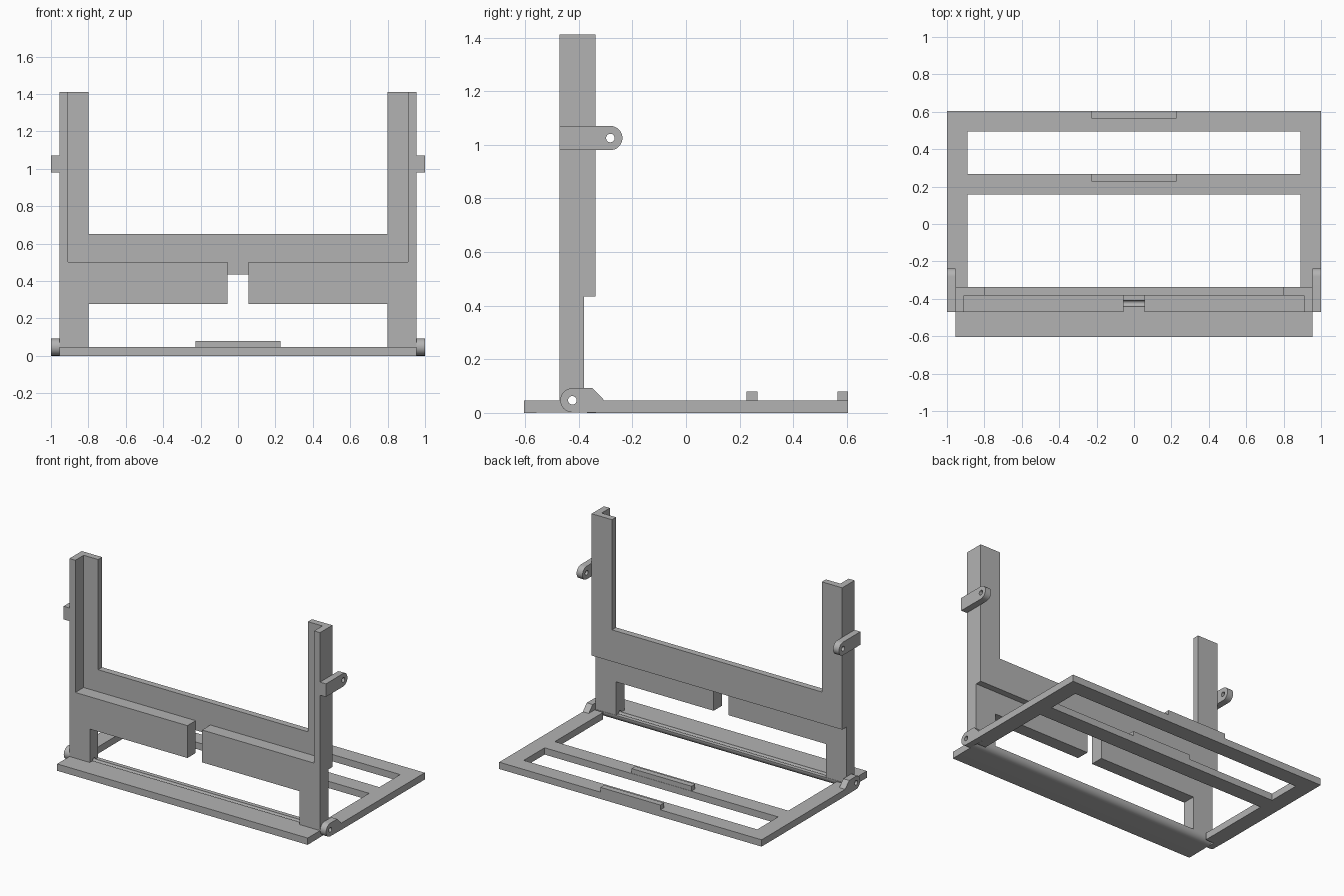
import bpy
import bmesh
from math import sin, cos, pi, radians
from mathutils import Vector

cube = bpy.data.objects.get("Cube")
if cube:
    bpy.data.objects.remove(cube, do_unlink=True)

grey = bpy.data.materials.new("plain_grey")
grey.use_nodes = True
colour = (0.45, 0.45, 0.45, 1)
grey.diffuse_color = colour
grey.node_tree.nodes["Principled BSDF"].inputs["Base Color"].default_value = colour

# Shared sizes
THICK = 0.047                       # base thickness, also the hinge radius
FRONT, STEP, REAR = -0.471, -0.381, -0.337
EDGE, OUT = 0.955, 1.0              # panel side and outer side of the lugs
HINGE = (-0.424, THICK)             # y, z of the hinge axis
LUG = (-0.282, 1.025)               # y, z of the upper lug hole
LUG_R, HOLE_R = 0.045, 0.016


def arc(centre, r, start, end, n=16):
    angles = [radians(start + (end - start) * i / n) for i in range(n + 1)]
    return [(centre[0] + r * cos(a), centre[1] + r * sin(a)) for a in angles]


def extrude(name, outline, axis, low, high):
    """Extrude a 2D outline along one axis (0 = x, 1 = y, 2 = z)."""
    def place(p):
        co = list(p)
        co.insert(axis, low)
        return co
    bm = bmesh.new()
    face = bm.faces.new([bm.verts.new(place(p)) for p in outline])
    new = bmesh.ops.extrude_face_region(bm, geom=[face])["geom"]
    shift = Vector([high - low if i == axis else 0 for i in range(3)])
    bmesh.ops.translate(bm, vec=shift,
                        verts=[v for v in new if isinstance(v, bmesh.types.BMVert)])
    bmesh.ops.recalc_face_normals(bm, faces=bm.faces)
    mesh = bpy.data.meshes.new(name)
    bm.to_mesh(mesh)
    bm.free()
    mesh.materials.append(grey)
    ob = bpy.data.objects.new(name, mesh)
    bpy.context.collection.objects.link(ob)
    return ob


def rect(a0, a1, b0, b1):
    return [(a0, b0), (a1, b0), (a1, b1), (a0, b1)]


def select(ob):
    bpy.ops.object.select_all(action='DESELECT')
    ob.select_set(True)
    bpy.context.view_layer.objects.active = ob


def cut(ob, cutter):
    select(ob)
    mod = ob.modifiers.new("cut", 'BOOLEAN')
    mod.operation = 'DIFFERENCE'
    mod.solver = 'EXACT'
    mod.object = cutter
    bpy.ops.object.modifier_apply(modifier=mod.name)


def drill(ob, centre):
    """Bore a round hole along x through the part."""
    cutter = extrude("drill", arc(centre, HOLE_R, 0, 345, 23), 0, -1.2, 1.2)
    cutter.hide_render = True
    cut(ob, cutter)
    bpy.data.objects.remove(cutter, do_unlink=True)


def smooth(ob):
    select(ob)
    bpy.ops.object.shade_smooth_by_angle(angle=radians(30))


# Front lip, rounded along its hinge edge and grooved for the pin
lip = extrude("front_lip",
              [(-0.605, THICK), (-0.605, 0)] + arc(HINGE, THICK - 0.002, -90, 0),
              0, -EDGE, EDGE)
drill(lip, HINGE)
smooth(lip)

# Rear plate with two tall arms
half = [(EDGE, 0.434), (EDGE, 1.411), (0.80, 1.411), (0.80, 0.652)]
extrude("rear_plate", half + [(-x, z) for x, z in reversed(half)], 1, STEP, REAR)

# Base frame: open toward the hinge, with one window behind the middle rail
side = [(0.89, 0.157), (0.89, -0.37), (EDGE, -0.37), (EDGE, -0.305),
        (OUT, -0.305), (OUT, 0.605)]
frame = extrude("base_frame", side + [(-x, y) for x, y in reversed(side)], 2, 0, THICK)
window = extrude("window_cutter", rect(-0.89, 0.89, 0.268, 0.495), 2, -0.1, 0.2)
window.hide_render = True
cut(frame, window)
bpy.data.objects.remove(window, do_unlink=True)

# Raised stops on the rear and middle rails
for name, y in (("rear_stop", 0.565), ("middle_stop", 0.226)):
    extrude(name, rect(-0.228, 0.228, y, y + 0.04), 2, THICK, 0.08)

panel_outline = [(0.056, 0.277), (0.80, 0.277), (0.80, THICK), (EDGE, THICK),
                 (EDGE, 1.411), (0.91, 1.411), (0.91, 0.50), (0.056, 0.50)]
ear_outline = (arc(HINGE, THICK - 0.002, 90, 270)
               + [(-0.305, 0), (-0.305, THICK), (-0.348, 0.092)])
lug_outline = ([(FRONT, LUG[1] + LUG_R), (FRONT, LUG[1] - LUG_R)]
               + arc(LUG, LUG_R, -90, 90))

for tag, s in (("left", 1), ("right", -1)):
    # Leg, half crossbar and side wall in one piece
    panel = extrude(tag + "_front_panel", [(s * x, z) for x, z in panel_outline],
                    1, FRONT, STEP)
    drill(panel, HINGE)
    smooth(panel)
    # Hinge ear on the base frame and pivot lug on the side wall
    x0, x1 = sorted((s * EDGE, s * OUT))
    for name, outline, hole in (("_hinge_ear", ear_outline, HINGE),
                                ("_pivot_lug", lug_outline, LUG)):
        part = extrude(tag + name, outline, 0, x0, x1)
        drill(part, hole)
        smooth(part)
